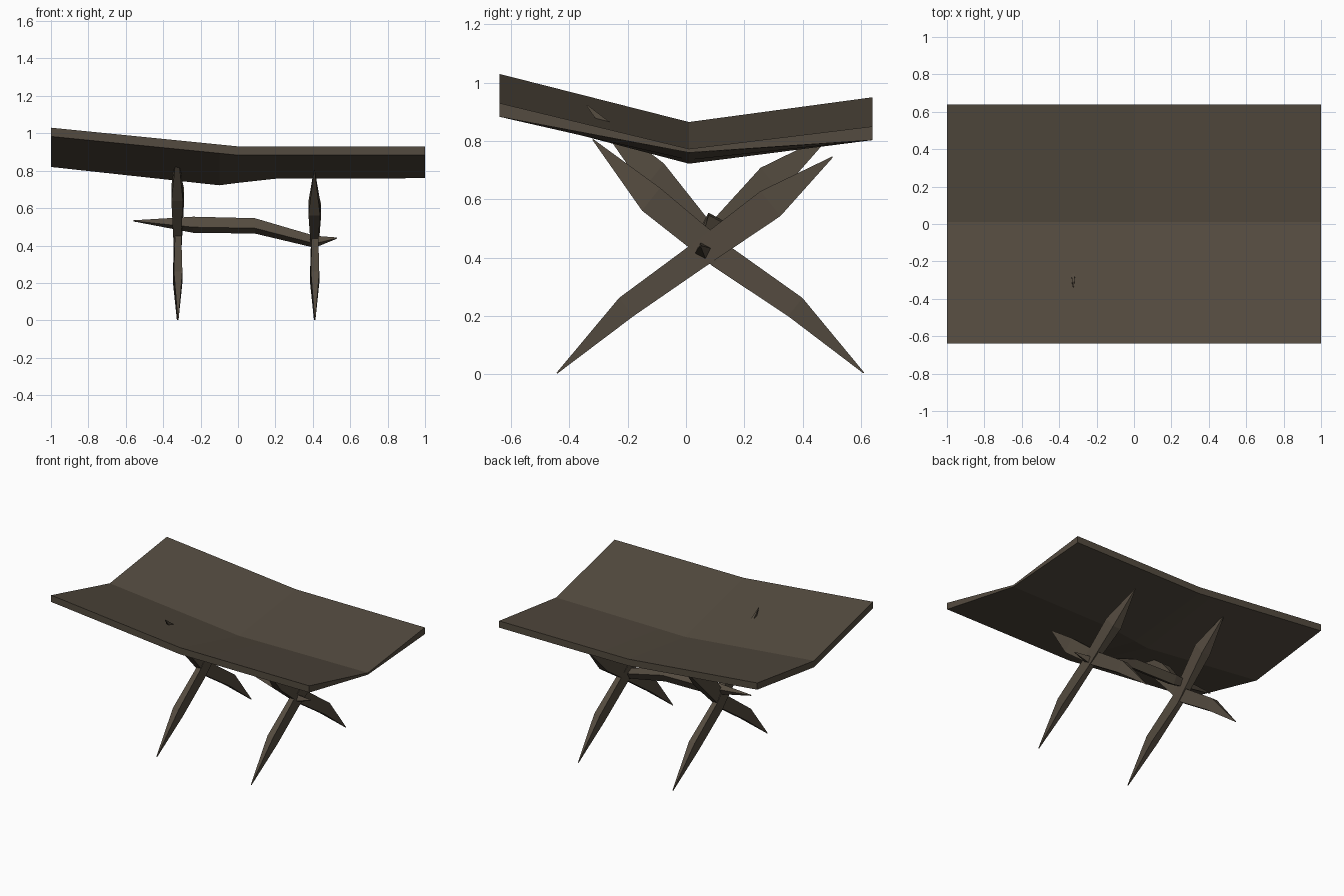
import bpy
from mathutils import Vector

if "Cube" in bpy.data.objects:
    bpy.data.objects.remove(bpy.data.objects["Cube"])

wood = bpy.data.materials.new("dark_brown_wood")
wood.diffuse_color = (0.088, 0.070, 0.050, 1)
wood.use_nodes = True
wood.node_tree.nodes["Principled BSDF"].inputs["Base Color"].default_value = wood.diffuse_color


def make_object(name, verts, faces):
    mesh = bpy.data.meshes.new(name)
    mesh.from_pydata(verts, [], faces)
    mesh.materials.append(wood)
    obj = bpy.data.objects.new(name, mesh)
    bpy.context.collection.objects.link(obj)
    return obj


def loft(name, rings):
    """Skin closed rings of equal size, capping both ends."""
    n = len(rings[0])
    verts = [p for ring in rings for p in ring]
    faces = [tuple(range(n))[::-1], tuple(range(len(verts) - n, len(verts)))]
    for r in range(len(rings) - 1):
        for i in range(n):
            j = (i + 1) % n
            faces.append((r * n + i, r * n + j, (r + 1) * n + j, (r + 1) * n + i))
    return make_object(name, verts, faces)


# Sagging top: x, front height, middle height, back height, middle underside
columns = [
    (-1.0, 1.03, 0.865, 0.95, 0.82),
    (-0.1, 0.94, 0.775, 0.86, 0.722),
    (0.0, 0.93, 0.765, 0.85, 0.735),
    (0.2, 0.93, 0.767, 0.85, 0.757),
    (1.0, 0.93, 0.773, 0.85, 0.76),
]
EDGE = 0.047
HALF = 0.64
rings = []
for x, front, mid, back, under in columns:
    rings.append([(x, -HALF, front), (x, -HALF, front - EDGE), (x, 0.01, under),
                  (x, HALF, back - EDGE), (x, HALF, back), (x, 0.01, mid)])
top = loft("table_top", rings)
# split the concave end caps into convex halves
mesh = top.data
faces = [tuple(p.vertices) for p in mesh.polygons][2:]
last = 6 * (len(columns) - 1)
faces += [(5, 2, 1, 0), (4, 3, 2, 5)]
faces += [tuple(last + i for i in f) for f in ((0, 1, 2, 5), (5, 2, 3, 4))]
verts = [v.co.copy() for v in mesh.vertices]
bpy.data.objects.remove(top)
make_object("table_top", verts, faces)


# Tapered, pointed legs: stations are (y, z, width, thickness)
def leg(name, x, stations, lean):
    across = Vector((0, -0.62 * lean, 0.78))
    rings = []
    for y, z, w, t in stations:
        c = Vector((x, y, z))
        u, v = across * w / 2, Vector((t / 2, 0, 0))
        rings.append([c + u + v, c + u - v, c - u - v, c - u + v])
    if lean < 0:
        rings = [ring[::-1] for ring in rings]
    return loft(name, rings)


lower_a = [(-0.443, 0.003, 0.004, 0.004), (-0.205, 0.23, 0.08, 0.045), (0.04, 0.405, 0.09, 0.035)]
lower_b = [(0.61, 0.004, 0.004, 0.004), (0.375, 0.23, 0.08, 0.045), (0.12, 0.405, 0.09, 0.035)]
leg("right_leg_leaning_back", 0.412, lower_a + [(0.29, 0.585, 0.11, 0.062), (0.503, 0.745, 0.004, 0.004)], 1)
leg("right_leg_leaning_front", 0.408,
    lower_b + [(-0.12, 0.60, 0.10, 0.062), (-0.32, 0.805, 0.004, 0.004)], -1)
leg("left_leg_leaning_back", -0.32,
    lower_a + [(0.29, 0.665, 0.11, 0.062), (0.50, 0.825, 0.004, 0.004)], 1)
leg("left_leg_leaning_front", -0.325,
    lower_b + [(-0.11, 0.68, 0.11, 0.062), (-0.34, 0.922, 0.004, 0.004)], -1)

# Stretcher joining the two crossings: x, y, z, half height
bar = [(-0.56, 0.08, 0.532, 0.003), (-0.24, 0.09, 0.511, 0.043), (0.09, 0.09, 0.505, 0.041),
       (0.41, 0.06, 0.42, 0.032), (0.53, 0.05, 0.44, 0.003)]
loft("stretcher", [[(x, y - h, z - h * 0.3), (x, y + h * 0.3, z - h),
                    (x, y + h, z + h * 0.3), (x, y - h * 0.3, z + h)]
                   for x, y, z, h in bar])
